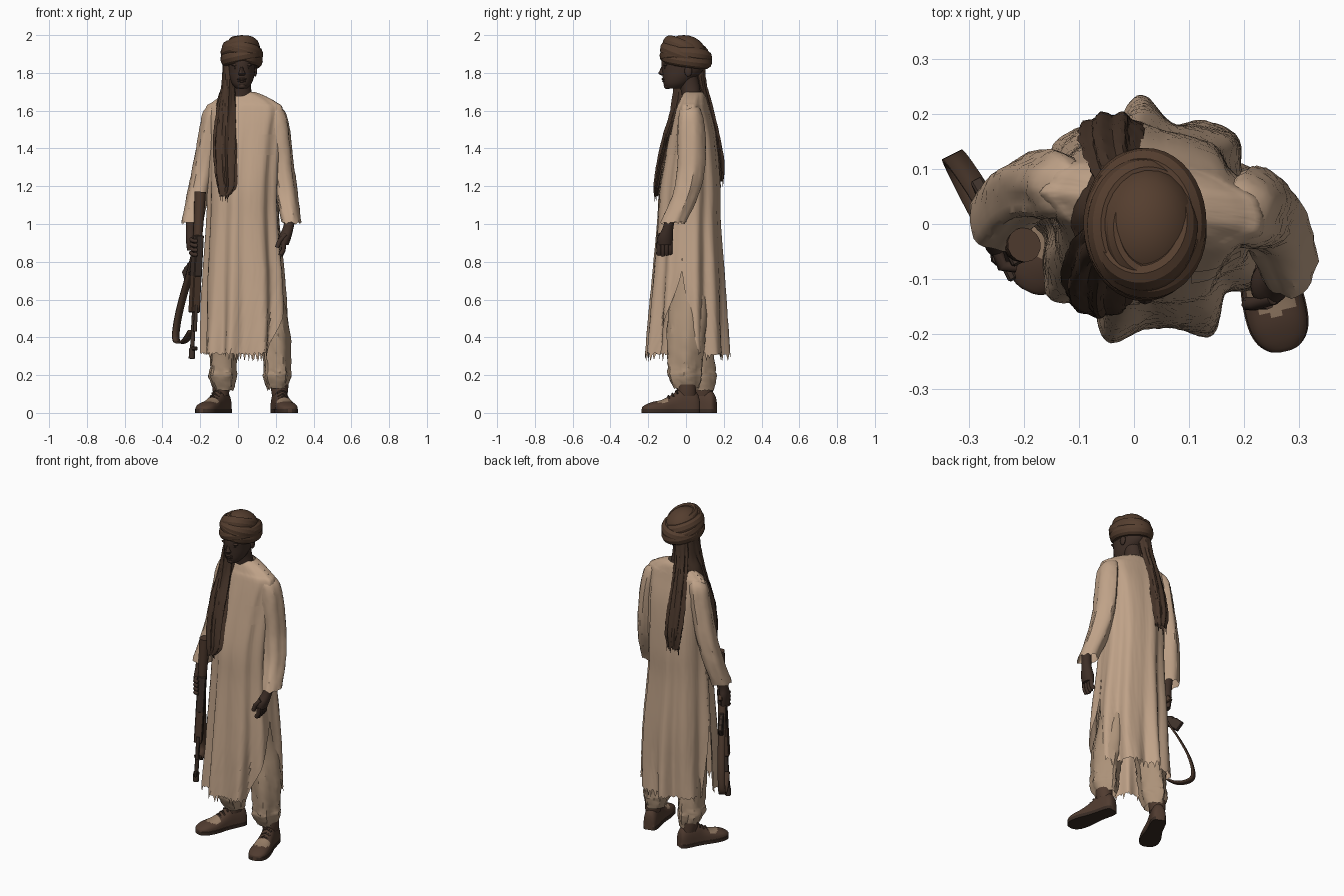
import bpy, bmesh, math, random
from math import sin, cos, pi
from mathutils import Vector, Matrix

if "Cube" in bpy.data.objects:
    bpy.data.objects.remove(bpy.data.objects["Cube"])

random.seed(4)


def material(name, r, g, b):
    m = bpy.data.materials.new(name)
    m.diffuse_color = (r, g, b, 1)
    m.use_nodes = True
    m.node_tree.nodes["Principled BSDF"].inputs["Base Color"].default_value = m.diffuse_color
    return m


ROBE = material("tan_cloth", .52, .36, .245)
PANTS = material("dull_tan_cloth", .41, .285, .19)
SKIN = material("dark_skin", .05, .029, .021)
TURBAN = material("brown_cloth", .09, .048, .028)
SCARF = material("dark_brown_cloth", .064, .036, .023)
LEATHER = material("brown_leather", .08, .044, .029)
WORN = material("worn_leather", .3, .2, .13)
SOLE = material("dark_sole", .04, .024, .017)
WOOD = material("dark_wood", .075, .041, .026)
METAL = material("dark_metal", .048, .031, .023)


def finish(name, bm, *mats):
    bmesh.ops.recalc_face_normals(bm, faces=bm.faces)
    me = bpy.data.meshes.new(name)
    bm.to_mesh(me)
    bm.free()
    ob = bpy.data.objects.new(name, me)
    bpy.context.collection.objects.link(ob)
    for m in mats:
        me.materials.append(m)
    return ob


def resample(rings, rows):
    """Smooth interpolation through the rings."""
    out, n = [], len(rings) - 1
    for i in range(rows + 1):
        f = i / rows * n
        k = min(int(f), n - 1)
        t = f - k
        p = [rings[max(0, min(n, k + j))] for j in (-1, 0, 1, 2)]
        out.append([.5 * (2 * b + (c - a) * t + (2*a - 5*b + 4*c - d) * t*t + (3*b - a - 3*c + d) * t**3)
                    for a, b, c, d in zip(*p)])
    return out


def loft(name, rings, mat, n=7, segs=28, rows=18, yaw=0., jag=0., rough=0., arc=None, cap=False, phase=0., drift=1.5):
    """Skin through horizontal rings (x, y, z, rx, ry, fold depth); arc gives an open angle range."""
    bm = bmesh.new()
    grid = []
    for i, (x, y, z, rx, ry, fold) in enumerate(resample(rings, rows)):
        a, b = arc(z) if arc else (0, 2 * pi)
        row = []
        for j in range(segs + (1 if arc else 0)):
            th = a + (b - a) * j / segs
            k = 1 + fold * (sin(n*th + phase + drift*sin(2.3*z)) + .4 * sin((n*3//2 + 1)*th + 2 - 1.2*z))
            k += random.uniform(-rough, rough)
            dx, dy = rx * k * cos(th), ry * k * sin(th)
            dz = random.uniform(-.3, .2) * jag - (jag if random.random() < .12 else 0) if i == rows else 0
            row.append(bm.verts.new((x + dx*cos(yaw) - dy*sin(yaw), y + dx*sin(yaw) + dy*cos(yaw), z + dz)))
        grid.append(row)
    for r0, r1 in zip(grid, grid[1:]):
        for j in range(segs):
            q = (j + 1) % len(r0)
            bm.faces.new((r0[j], r0[q], r1[q], r1[j]))
    if cap:
        bm.faces.new(grid[0])
        bm.faces.new(grid[-1])
    return finish(name, bm, mat)


def tube(name, pts, r, mat):
    cu = bpy.data.curves.new(name, 'CURVE')
    cu.dimensions, cu.bevel_depth, cu.bevel_resolution, cu.use_fill_caps = '3D', r, 2, True
    sp = cu.splines.new('POLY')
    sp.points.add(len(pts) - 1)
    for p, co in zip(sp.points, pts):
        p.co = (*co, 1)
    cu.materials.append(mat)
    ob = bpy.data.objects.new(name, cu)
    bpy.context.collection.objects.link(ob)
    return ob


def ball(name, loc, scale, mat):
    bm = bmesh.new()
    bmesh.ops.create_uvsphere(bm, u_segments=24, v_segments=14, radius=1)
    bmesh.ops.transform(bm, matrix=Matrix.Translation(loc) @ Matrix.Diagonal((*scale, 1)), verts=bm.verts)
    return finish(name, bm, mat)


# Robe: front and back panels, open below the side slits
YAW = -.15
robe = [(.025, .04, 1.70, .062, .046, 0), (.03, .04, 1.68, .11, .06, .01), (.035, .038, 1.645, .17, .072, .015),
        (.036, .035, 1.605, .205, .085, .02), (.035, .033, 1.45, .193, .122, .028), (.03, .018, 1.2, .186, .157, .032),
        (.03, .012, 1.0, .19, .164, .04), (.035, .008, .7, .21, .185, .06), (.035, .004, .5, .215, .196, .08),
        (.03, .002, .315, .216, .205, .1)]


def slit(z):
    return max(0, (.74 - z) / .43)


def panel(name, arc):
    return loft(name, robe, ROBE, 9, 84, 45, YAW, .035, .005, arc, phase=-2.35, drift=.6)


panel("robe_back", lambda z: (.45 * slit(z), pi - .2 * slit(z)))
robe_front = panel("robe_front", lambda z: (pi + .12 * slit(z), 2 * pi - .72 * slit(z)))

# Chest pocket laid on the robe
bm = bmesh.new()
bmesh.ops.create_grid(bm, x_segments=6, y_segments=6, size=.5)
bmesh.ops.transform(bm, matrix=Matrix.Translation((.15, -.3, 1.42)) @ Matrix.Rotation(pi / 2, 4, 'X')
                    @ Matrix.Diagonal((.09, .11, 1, 1)), verts=bm.verts)
pocket = finish("chest_pocket", bm, ROBE)
wrap = pocket.modifiers.new("wrap", 'SHRINKWRAP')
wrap.target, wrap.wrap_method, wrap.offset = robe_front, 'PROJECT', .004
wrap.use_project_y, wrap.use_negative_direction, wrap.use_positive_direction = True, False, True

# Sleeves
loft("sleeve_left", [(.182, .02, 1.635, .02, .03, 0), (.202, .022, 1.59, .05, .06, .03),
                     (.218, .025, 1.48, .058, .072, .05), (.235, .025, 1.3, .06, .072, .06),
                     (.257, -.005, 1.15, .058, .068, .06), (.281, -.068, 1.01, .052, .066, .04)],
     ROBE, 5, 30, 26, 0, .01, .03)
loft("sleeve_right", [(-.11, .065, 1.64, .02, .03, 0), (-.13, .068, 1.595, .052, .056, .03),
                      (-.15, .07, 1.48, .057, .062, .05), (-.183, .068, 1.3, .058, .06, .06),
                      (-.215, .048, 1.15, .058, .06, .06), (-.245, .01, 1.01, .056, .06, .04)],
     ROBE, 5, 30, 26, 0, .01, .03)

# Trousers, bunched at the ankle
loft("trouser_left", [(.1, 0, .88, .09, .11, 0), (.165, .01, .6, .075, .1, .03), (.195, 0, .4, .08, .1, .05),
                      (.205, -.01, .25, .07, .088, .07), (.205, -.01, .19, .072, .086, .08),
                      (.205, 0, .13, .05, .065, .05)], PANTS, 5, 28, 26, 0, .012, .045)
loft("trouser_right", [(-.02, .03, .88, .09, .11, 0), (-.06, .04, .6, .075, .1, .03), (-.075, .05, .4, .075, .09, .05),
                       (-.08, .065, .25, .068, .083, .07), (-.083, .07, .19, .072, .083, .08),
                       (-.075, .085, .12, .05, .06, .05)], PANTS, 5, 28, 26, 0, .012, .045)


# Shoes: arched sections from heel to toe over a dark sole
def shoe(side, heel, toe):
    heel, toe = Vector((*heel, 0)), Vector((*toe, 0))
    d = toe - heel
    sd = Vector((-d.y, d.x, 0)).normalized()
    stations = [(0, .022, .07, 0), (.03, .034, .1, 0), (.12, .041, .125, 0), (.32, .042, .13, 0), (.46, .045, .1, 0),
                (.65, .054, .07, 0), (.82, .054, .058, 0), (.92, .045, .046, 0), (.98, .028, .035, 0), (1, .01, .028, 0)]
    bm = bmesh.new()
    rows = []
    for s, w, h, _ in resample(stations, 45):
        c = heel + d * s
        pts = [c + sd * w * 1.04, c + sd * w * 1.04 + Vector((0, 0, .02))]
        for j in range(17):
            a = pi * j / 16
            pts.append(c + sd * w * cos(a) + Vector((0, 0, .021 + (h - .021) * max(0, sin(a)) ** .75)))
        pts += [c - sd * w * 1.04 + Vector((0, 0, .02)), c - sd * w * 1.04]
        rows.append([bm.verts.new(p) for p in pts])
    for r0, r1 in zip(rows, rows[1:]):
        for j in range(len(r0)):
            q = (j + 1) % len(r0)
            bm.faces.new((r0[j], r0[q], r1[q], r1[j]))
    bm.faces.new(rows[0])
    bm.faces.new(rows[-1])
    for f in bm.faces:
        c = f.calc_center_median()
        s, t = (c - heel).dot(d) / d.length_squared, abs((c - heel).dot(sd))
        worn = .59 < s < .78 - (t / .045) ** 2 * .08 + random.uniform(-.02, .02) and t < .042 and c.z > .03
        f.material_index = 1 if c.z < .0195 else (2 if worn else 0)
    finish("shoe_" + side, bm, LEATHER, SOLE, WORN)
    # laces over the instep
    for k, (s, z) in enumerate([(.4, .118), (.47, .102), (.54, .09)]):
        c = heel + d * s
        tube(f"lace_{side}_{k}", [c + sd * .026 + Vector((0, 0, z - .016)), c + Vector((0, 0, z)),
                                  c - sd * .026 + Vector((0, 0, z - .016))], .005, SOLE)
    c = heel + d * .22
    loft("shoe_collar_" + side, [(c.x, c.y, .15, .046, .05, 0), (c.x, c.y, .12, .045, .05, 0),
                                 (c.x, c.y, .09, .04, .05, 0)], LEATHER, rows=4)


shoe("left", (.205, .07), (.275, -.232))
shoe("right", (-.06, .155), (-.195, -.122))

# Head and neck
X = .02
loft("neck", [(X, .005, 1.79, .05, .055, 0), (X, .022, 1.72, .049, .052, 0), (X, .035, 1.64, .065, .05, 0)], SKIN, rows=8)
loft("head", [(X, -.01, 1.9, .07, .112, 0), (X, -.015, 1.855, .073, .115, 0), (X, -.02, 1.81, .07, .107, 0),
              (X, -.035, 1.775, .064, .088, 0), (X, -.052, 1.74, .05, .066, 0), (X, -.066, 1.717, .028, .04, 0)],
     SKIN, rows=16, cap=True)
loft("nose", [(X, -.112, 1.85, .008, .012, 0), (X, -.122, 1.815, .011, .016, 0), (X, -.125, 1.796, .019, .021, 0),
              (X, -.115, 1.785, .014, .012, 0)], SKIN, segs=12, rows=8, cap=True)
ball("upper_lip", (X, -.117, 1.767), (.025, .012, .007), SKIN)
ball("lower_lip", (X, -.114, 1.756), (.022, .012, .007), SKIN)
ball("chin", (X, -.098, 1.731), (.024, .02, .017), SKIN)
for s, side in ((1, "left"), (-1, "right")):
    ball("brow_" + side, (X + s * .028, -.108, 1.842), (.026, .013, .008), SKIN)
    ball("eye_" + side, (X + s * .028, -.109, 1.825), (.013, .008, .005), METAL)
    ball("ear_" + side, (X + s * .071, .012, 1.81), (.01, .02, .03), SKIN)

# Turban: dome and crossing wrapped bands, fuller and lower at the back
ball("turban_dome", (X, -.012, 1.9), (.1, .118, .1), TURBAN)
bands = [(1.872, .088, .108, -.14, .1), (1.886, .09, .11, -.05, -.2), (1.9, .089, .108, -.32, .12),
         (1.912, .086, .102, -.1, .28), (1.927, .076, .092, -.42, -.15), (1.942, .06, .076, -.2, .2)]
for i, (z, rx, ry, tx, ty) in enumerate(bands):
    bpy.ops.mesh.primitive_torus_add(major_segments=40, minor_segments=10, major_radius=1, minor_radius=.27,
                                     location=(X, .003 - i * .004, z), rotation=(tx, ty, 0))
    ob = bpy.context.object
    ob.name, ob.scale = f"turban_band_{i}", (rx, ry, .13)
    ob.data.materials.append(TURBAN)

# Scarf: front fall, back fall and the drape over the shoulder
loft("scarf_front", [(-.045, .01, 1.87, .035, .055, 0), (-.05, -.01, 1.75, .034, .05, .05), (-.06, -.04, 1.6, .048, .04, .1),
                     (-.068, -.09, 1.45, .056, .032, .14), (-.066, -.128, 1.3, .052, .026, .16),
                     (-.06, -.148, 1.2, .044, .02, .16), (-.072, -.155, 1.15, .024, .012, .1)],
     SCARF, 7, 48, 30, 0, .03, .05)
loft("scarf_back", [(-.01, .06, 1.86, .045, .04, 0), (-.025, .078, 1.74, .042, .03, .08), (-.035, .11, 1.62, .045, .03, .12),
                    (-.04, .152, 1.45, .052, .028, .14), (-.04, .178, 1.32, .048, .024, .16),
                    (-.04, .182, 1.23, .036, .015, .16)], SCARF, 7, 48, 28, 0, .035, .05)
loft("scarf_shoulder", [(-.04, .015, 1.86, .03, .05, 0), (-.045, .025, 1.75, .033, .055, .05),
                        (-.06, .02, 1.67, .044, .07, .06), (-.072, .015, 1.61, .045, .07, .06)],
     SCARF, 5, 36, 14, 0, .02, .03)

# Hands
loft("hand_left", [(.28, -.08, 1.05, .028, .028, 0), (.266, -.095, .98, .028, .028, 0), (.248, -.108, .93, .034, .04, 0),
                   (.24, -.112, .89, .028, .038, 0)], SKIN, segs=16, rows=10, cap=True)
for k in range(4):
    y = -.143 + k * .02
    tube(f"finger_left_{k}", [(.243, y, .9), (.24, y, .862), (.225, y, .832 + .006 * abs(k - 1))], .0125, SKIN)
tube("thumb_left", [(.252, -.135, .945), (.22, -.145, .91), (.207, -.145, .875)], .0125, SKIN)
loft("hand_right", [(-.248, .0, 1.05, .028, .028, 0), (-.25, -.012, .97, .026, .026, 0), (-.252, -.02, .92, .024, .038, 0),
                    (-.25, -.025, .86, .02, .036, 0)], SKIN, segs=16, rows=10, cap=True)
for k in range(4):
    z = .92 - k * .024
    tube(f"finger_right_{k}", [(-.25, -.045, z), (-.24, -.076, z - .008), (-.215, -.078, z - .012)], .011, SKIN)

# Rifle, hanging muzzle down; local z runs along it, local x towards the magazine
top, end = Vector((-.2, -.038, 1.17)), Vector((-.245, -.06, .29))
az = (top - end).normalized()
ay = az.cross(Vector((-.45, .89, 0))).normalized()
ax = ay.cross(az)
GUN = Matrix.Translation(top) @ Matrix((ax, ay, az)).transposed().to_4x4()


def box(name, x, z, sx, sy, sz, mat, tilt=0.):
    bm = bmesh.new()
    bmesh.ops.create_cube(bm, size=1)
    bmesh.ops.transform(bm, matrix=Matrix.Translation((x, 0, z)) @ Matrix.Rotation(tilt, 4, 'Y')
                        @ Matrix.Diagonal((sx, sy, sz, 1)), verts=bm.verts)
    bmesh.ops.bevel(bm, geom=bm.edges[:], offset=.004, segments=1, affect='EDGES')
    finish(name, bm, mat).matrix_world = GUN


loft("rifle_stock", [(0, 0, 0, .032, .03, 0), (0, 0, -.1, .03, .028, 0), (0, 0, -.2, .026, .025, 0),
                     (0, 0, -.25, .024, .022, 0)], WOOD, segs=14, rows=6, cap=True).matrix_world = GUN
box("rifle_receiver", 0, -.34, .055, .046, .22, METAL)
box("rifle_grip", .045, -.27, .07, .026, .035, WOOD, -.5)
box("rifle_handguard", 0, -.54, .05, .046, .2, WOOD)
for i, (x, z, t) in enumerate([(.035, -.39, .1), (.066, -.402, .3), (.092, -.418, .5), (.114, -.436, .7)]):
    box(f"rifle_magazine_{i}", x, z, .04, .024, .06, METAL, t)
for name, x, z0, z1, r in (("rifle_barrel", 0, -.6, -.88, .012), ("rifle_gas_tube", -.022, -.6, -.74, .01),
                           ("rifle_muzzle", 0, -.83, -.885, .017)):
    tube(name, [(x, 0, z0), (x, 0, z1)], r, METAL).matrix_world = GUN
box("rifle_front_sight", -.022, -.83, .055, .016, .022, METAL)

# Sling ribbon
bm = bmesh.new()
path = resample([(.02, -.3), (.07, -.42), (.125, -.52), (.18, -.64), (.205, -.74), (.195, -.79), (.145, -.805),
                 (.08, -.79), (.015, -.74)], 32)
edges = [[bm.verts.new((x, w, z)) for w in (-.02, .02)] for x, z in path]
for a, b in zip(edges, edges[1:]):
    bm.faces.new((a[0], a[1], b[1], b[0]))
sling = finish("rifle_sling", bm, SCARF)
sling.matrix_world = GUN
sling.modifiers.new("thickness", 'SOLIDIFY').thickness = .009

# Smooth shading with crisp creases
bpy.ops.object.select_all(action='DESELECT')
for ob in bpy.data.objects:
    if ob.type == 'MESH':
        ob.select_set(True)
        bpy.context.view_layer.objects.active = ob
bpy.ops.object.shade_smooth_by_angle(angle=math.radians(32))
